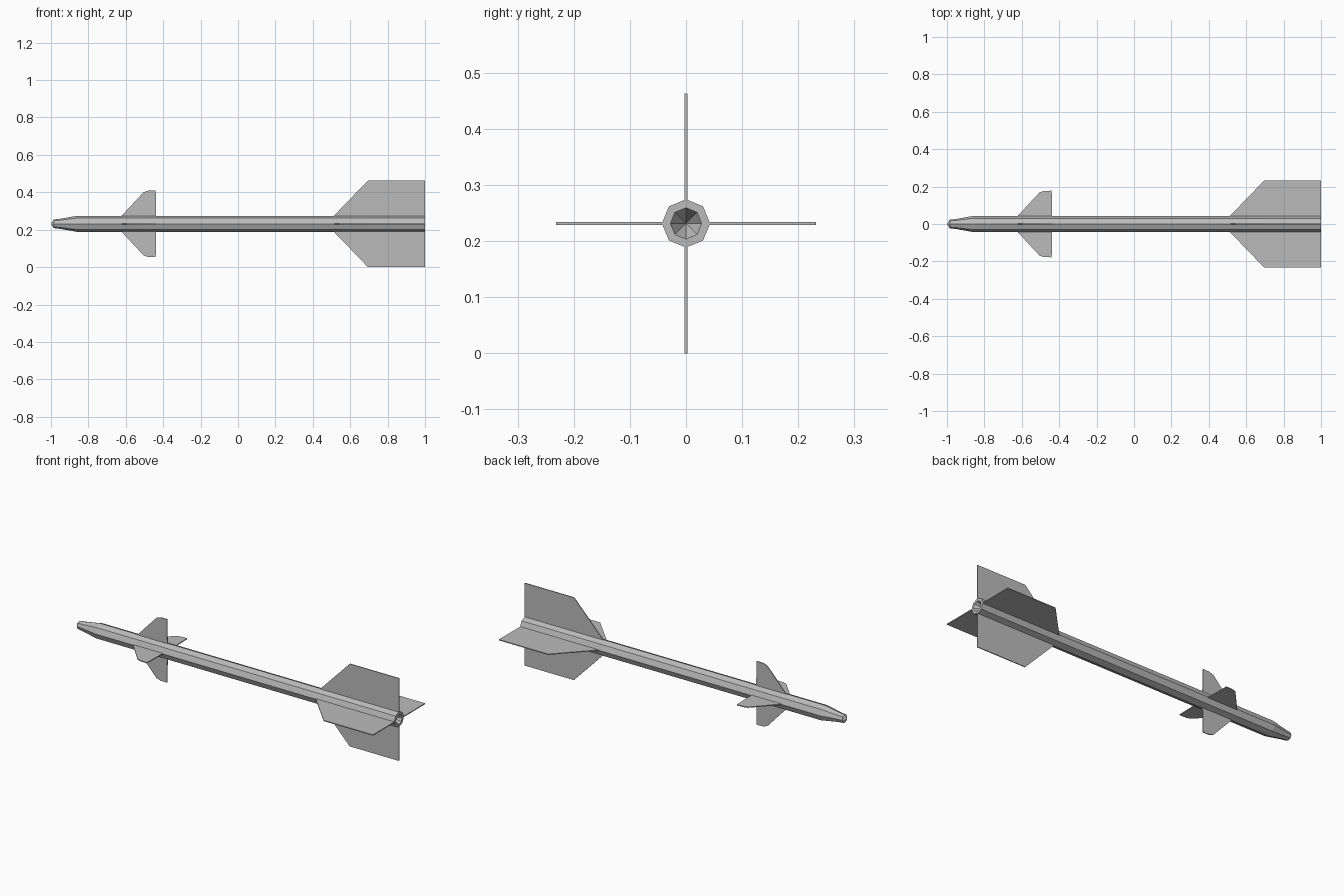
import bpy, bmesh, math
from mathutils import Matrix

if "Cube" in bpy.data.objects:
    bpy.data.objects.remove(bpy.data.objects["Cube"])

AXIS_Z = 0.2315
SIDES = 8

grey = bpy.data.materials.new("metal_grey")
grey.use_nodes = True
colour = (0.5, 0.5, 0.5, 1)
grey.diffuse_color = colour
grey.node_tree.nodes["Principled BSDF"].inputs["Base Color"].default_value = colour


def finish(bm, name):
    bmesh.ops.recalc_face_normals(bm, faces=bm.faces)
    mesh = bpy.data.meshes.new(name)
    bm.to_mesh(mesh)
    bm.free()
    mesh.materials.append(grey)
    obj = bpy.data.objects.new(name, mesh)
    obj.location.z = AXIS_Z
    bpy.context.collection.objects.link(obj)


def lathe(name, profile):
    """Octagonal body along x from (x, radius) pairs; zero radius is a point."""
    bm = bmesh.new()
    rings = []
    for x, r in profile:
        count = SIDES if r else 1
        angles = [math.tau * i / SIDES for i in range(count)]
        rings.append([bm.verts.new((x, r * math.cos(a), r * math.sin(a))) for a in angles])
    for a, b in zip(rings, rings[1:]):
        for i in range(SIDES):
            j = (i + 1) % SIDES
            corners = [a[i % len(a)], a[j % len(a)], b[j % len(b)], b[i % len(b)]]
            bm.faces.new(list(dict.fromkeys(corners)))
    finish(bm, name)


def fins(name, outline, thickness):
    """Four flat fins around the body from an (x, radius) outline."""
    for i, side in enumerate(("left", "top", "right", "bottom")):
        bm = bmesh.new()
        face = bm.faces.new([bm.verts.new((x, r, -thickness / 2)) for x, r in outline])
        out = bmesh.ops.extrude_face_region(bm, geom=[face])
        moved = [v for v in out["geom"] if isinstance(v, bmesh.types.BMVert)]
        bmesh.ops.translate(bm, verts=moved, vec=(0, 0, thickness))
        bm.transform(Matrix.Rotation(i * math.pi / 2, 4, "X"))
        finish(bm, f"{name}_{side}")


# Body with blunt nose, long tube and recessed nozzle cone
lathe("body", [(-1, 0), (-0.985, 0.023), (-0.945, 0.028), (-0.86, 0.043),
               (1, 0.043), (1, 0.028), (0.95, 0)])

# Small steering fins near the nose
fins("front_fin", [(-0.63, 0.035), (-0.505, 0.169), (-0.48, 0.177),
                   (-0.44, 0.178), (-0.437, 0.035)], 0.005)

# Large tail fins
fins("tail_fin", [(0.505, 0.035), (0.695, 0.2315), (1, 0.2315), (1, 0.035)], 0.005)
